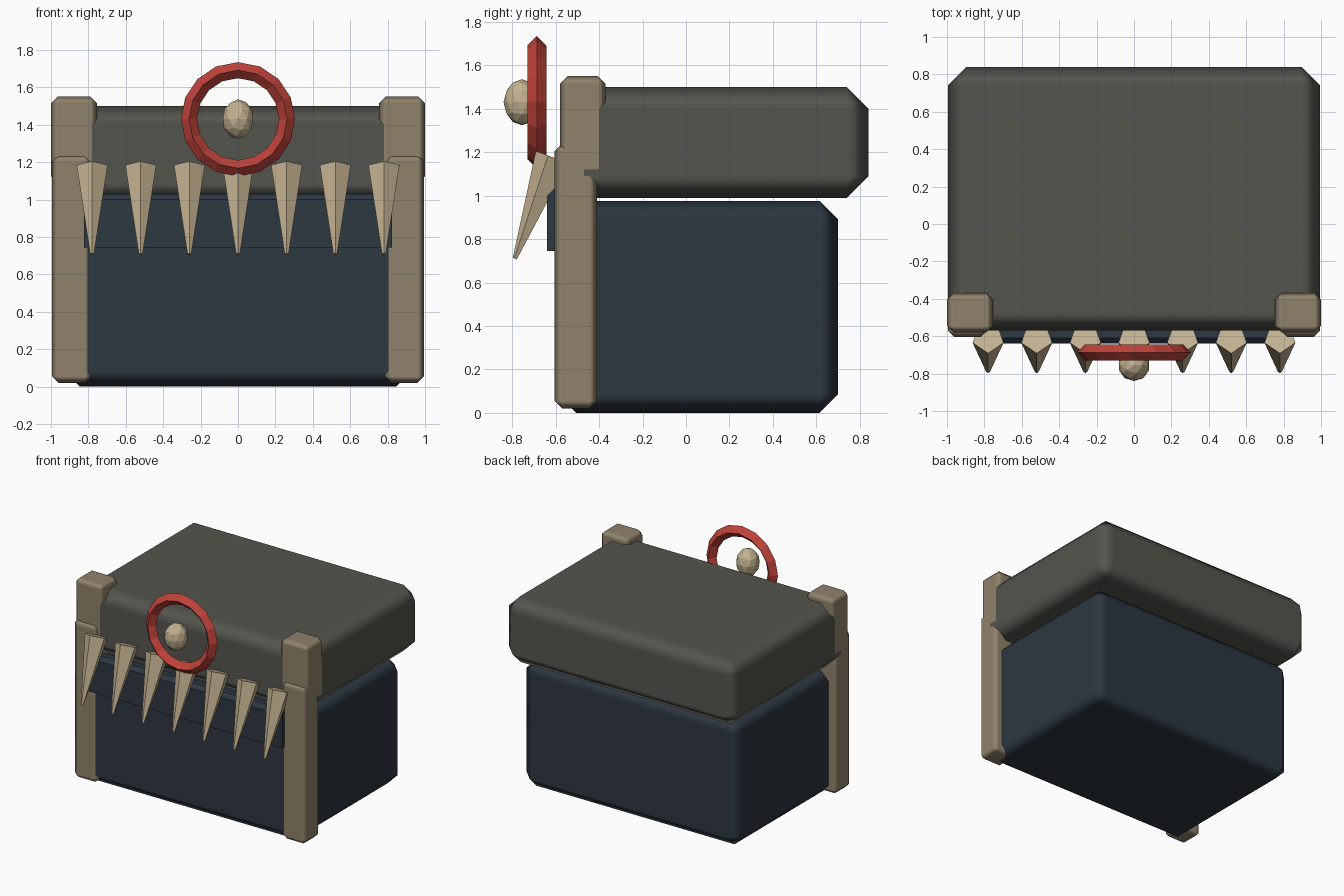
import bpy, bmesh, math
from mathutils import Vector, Matrix

if "Cube" in bpy.data.objects:
    bpy.data.objects.remove(bpy.data.objects["Cube"])


def material(name, rgb):
    m = bpy.data.materials.new(name)
    m.diffuse_color = (*rgb, 1)
    m.use_nodes = True
    m.node_tree.nodes["Principled BSDF"].inputs["Base Color"].default_value = m.diffuse_color
    return m


NAVY = material("dark navy", (0.026, 0.038, 0.053))
GREY = material("warm grey", (0.090, 0.090, 0.077))
TAN = material("dull tan", (0.28, 0.225, 0.15))
BONE = material("pale bone", (0.55, 0.44, 0.28))
RED = material("red", (0.52, 0.055, 0.042))


def add_object(name, bm, mat):
    bmesh.ops.recalc_face_normals(bm, faces=bm.faces)
    me = bpy.data.meshes.new(name)
    bm.to_mesh(me)
    bm.free()
    me.materials.append(mat)
    ob = bpy.data.objects.new(name, me)
    bpy.context.collection.objects.link(ob)
    return ob


def bevelled_box(name, xr, yr, zr, bevel, mat):
    """Box from ranges, with one chamfer step and soft shading."""
    lo, hi = Vector((xr[0], yr[0], zr[0])), Vector((xr[1], yr[1], zr[1]))
    bm = bmesh.new()
    bmesh.ops.create_cube(bm, size=1, matrix=Matrix.Translation((lo + hi) / 2)
                          @ Matrix.Diagonal((*(hi - lo), 1)))
    for f in bm.faces:
        f.smooth = True
    ob = add_object(name, bm, mat)
    mod = ob.modifiers.new("chamfer", 'BEVEL')
    mod.width = bevel
    mod.segments = 1
    mod.limit_method = 'NONE'
    mod.harden_normals = True
    return ob


# Chest body and overhanging lid
bevelled_box("chest_body", (-0.93, 0.93), (-0.59, 0.70), (0, 0.975), 0.085, NAVY)
bevelled_box("lid", (-0.995, 0.995), (-0.57, 0.84), (0.99, 1.50), 0.10, GREY)

# Corner posts on the body and on the lid
for side, s in (("left", -1), ("right", 1)):
    bevelled_box("lower_post_" + side, sorted((s * 0.785, s * 0.995)),
                 (-0.605, -0.41), (0.02, 1.24), 0.035, TAN)
    bevelled_box("upper_post_" + side, sorted((s * 0.755, s * 1.0)),
                 (-0.58, -0.37), (1.09, 1.55), 0.035, TAN)

# Lip plate behind the teeth, extruded from its side profile
bm = bmesh.new()
profile = [(-0.56, 0.745), (-0.64, 0.745), (-0.64, 1.0), (-0.61, 1.03), (-0.56, 1.03)]
face = bm.faces.new([bm.verts.new((-0.823, y, z)) for y, z in profile])
ext = bmesh.ops.extrude_face_region(bm, geom=[face])
bmesh.ops.translate(bm, vec=(1.646, 0, 0),
                    verts=[v for v in ext["geom"] if isinstance(v, bmesh.types.BMVert)])
add_object("lip_plate", bm, NAVY)

# Row of five-sided fangs leaning forward
base, tip = Vector((0, -0.61, 1.175)), Vector((0, -0.787, 0.71))
axis = (tip - base).normalized()
out = Vector((0, axis.z, -axis.y))
for i in range(7):
    bm = bmesh.new()
    x = Vector(((i - 3) * 0.26, 0, 0))
    rings = []
    for centre, r in ((base, 0.087), (tip, 0.011)):
        rings.append([bm.verts.new(x + centre + r * (math.cos(a) * out
                      + math.sin(a) * Vector((1, 0, 0))))
                      for a in (k * math.tau / 5 for k in range(5))])
    for ring in rings:
        bm.faces.new(ring)
    for k in range(5):
        j = (k + 1) % 5
        bm.faces.new((rings[0][k], rings[0][j], rings[1][j], rings[1][k]))
    add_object(f"fang_{i + 1}", bm, BONE)

# Red ring with a diamond section
bpy.ops.mesh.primitive_torus_add(location=(0, -0.686, 1.43), rotation=(math.pi / 2, 0, 0),
                                 major_segments=16, minor_segments=4,
                                 major_radius=0.262, minor_radius=0.043)
eye_ring = bpy.context.object
eye_ring.name = "eye_ring"
eye_ring.data.materials.append(RED)

# Faceted eyeball in the ring
bm = bmesh.new()
bmesh.ops.create_icosphere(bm, subdivisions=2, radius=1,
                           matrix=Matrix.Translation((0, -0.755, 1.43))
                           @ Matrix.Diagonal((0.085, 0.085, 0.106, 1)))
add_object("eyeball", bm, BONE)
